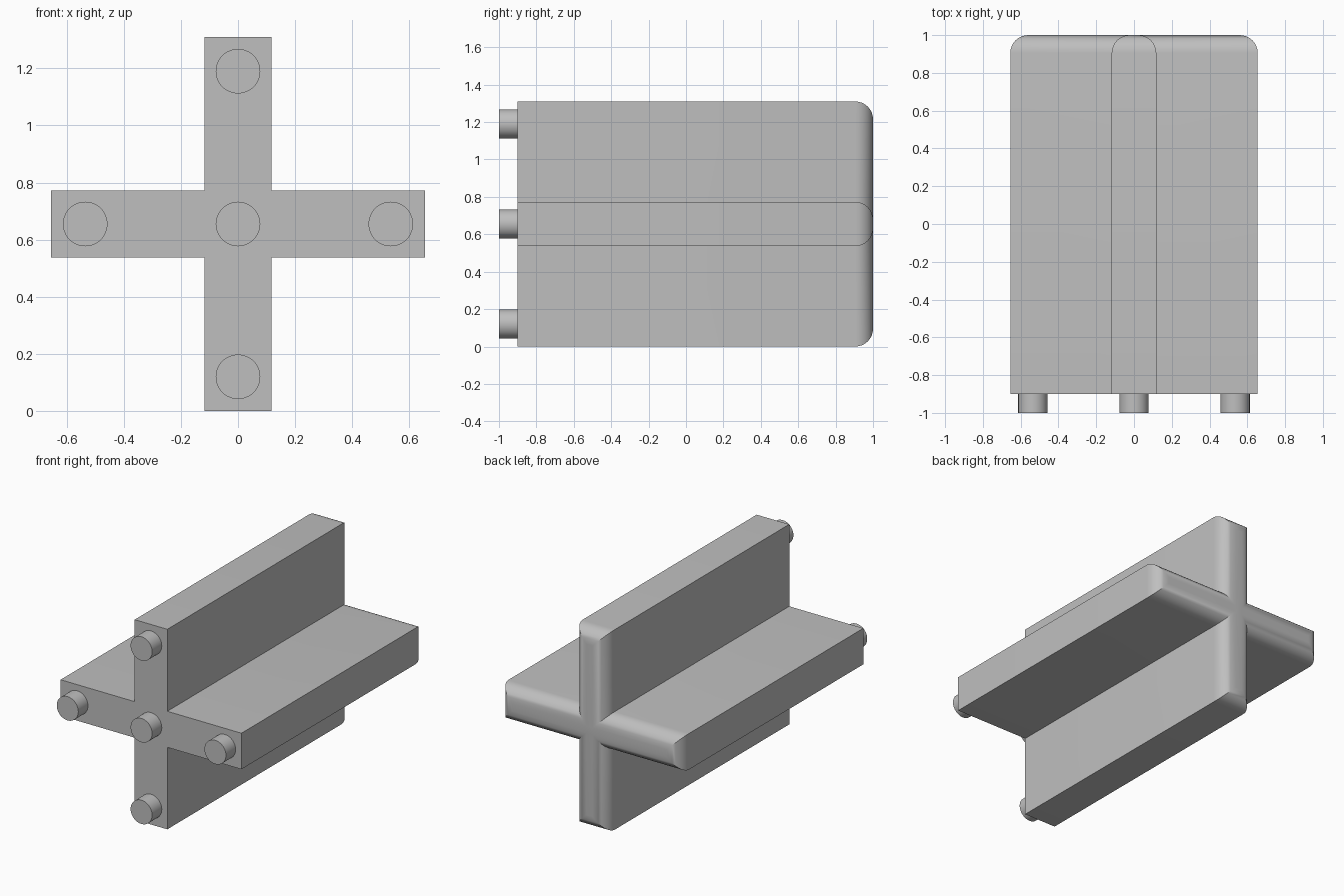
import bpy
import bmesh
import math

cube = bpy.data.objects.get("Cube")
if cube:
    bpy.data.objects.remove(cube, do_unlink=True)

HALF = 0.655      # half span of the cross, also its centre height
ARM = 0.118       # half thickness of each arm
FRONT, BACK = -0.9, 1.0
ROUND = 0.095     # rounding of the back rim
PEG_OFFSET = HALF - 0.12

grey = bpy.data.materials.new("plain grey")
grey.use_nodes = True
colour = (0.52, 0.52, 0.52, 1)
grey.diffuse_color = colour
grey.node_tree.nodes["Principled BSDF"].inputs["Base Color"].default_value = colour


def finish(obj):
    obj.data.materials.append(grey)
    bpy.ops.object.select_all(action='DESELECT')
    obj.select_set(True)
    bpy.context.view_layer.objects.active = obj
    bpy.ops.object.shade_smooth_by_angle(angle=math.radians(30))


# Cross-shaped body: one quarter of the outline turned four times, then extruded
outline = []
for turn in range(4):
    c, s = round(math.cos(turn * math.pi / 2)), round(math.sin(turn * math.pi / 2))
    for x, z in ((HALF, -ARM), (HALF, ARM), (ARM, ARM)):
        outline.append((x * c - z * s, x * s + z * c + HALF))

bm = bmesh.new()
face = bm.faces.new([bm.verts.new((x, FRONT, z)) for x, z in outline])
result = bmesh.ops.extrude_face_region(bm, geom=[face], use_keep_orig=True)
new_verts = [g for g in result["geom"] if isinstance(g, bmesh.types.BMVert)]
bmesh.ops.translate(bm, verts=new_verts, vec=(0, BACK - FRONT, 0))
bmesh.ops.recalc_face_normals(bm, faces=bm.faces)

# Rounded back rim
rim = [e for e in bm.edges if all(v.co.y > BACK - 0.01 for v in e.verts)]
bmesh.ops.bevel(bm, geom=rim, offset=ROUND, offset_type='OFFSET', segments=8,
                profile=0.5, affect='EDGES', clamp_overlap=False)
bmesh.ops.recalc_face_normals(bm, faces=bm.faces)
mesh = bpy.data.meshes.new("cross_body")
bm.to_mesh(mesh)
bm.free()
body = bpy.data.objects.new("cross_body", mesh)
bpy.context.collection.objects.link(body)
finish(body)

# Round pegs on the front face
pegs = {
    "centre_peg": (0, 0), "left_peg": (1, 0), "right_peg": (-1, 0),
    "top_peg": (0, 1), "bottom_peg": (0, -1),
}
for name, (dx, dz) in pegs.items():
    bpy.ops.mesh.primitive_cylinder_add(
        vertices=48, radius=0.078, depth=FRONT + 1,
        location=(dx * PEG_OFFSET, (FRONT - 1) / 2, HALF + dz * PEG_OFFSET),
        rotation=(math.pi / 2, 0, 0))
    peg = bpy.context.object
    peg.name = name
    finish(peg)
